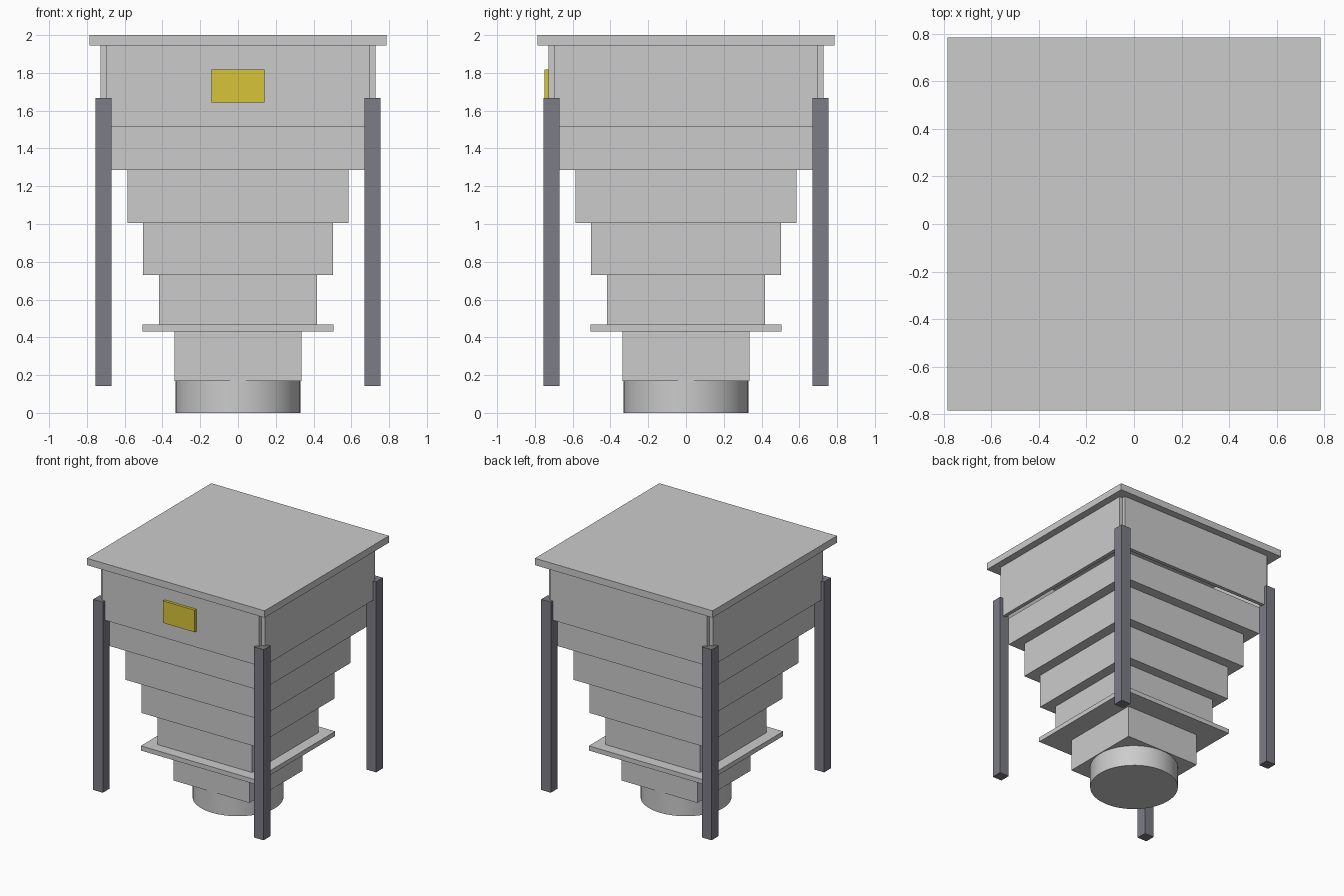
import bpy

if "Cube" in bpy.data.objects:
    bpy.data.objects.remove(bpy.data.objects["Cube"])

def material(name, rgb):
    m = bpy.data.materials.new(name)
    m.diffuse_color = (*rgb, 1)
    m.use_nodes = True
    m.node_tree.nodes["Principled BSDF"].inputs["Base Color"].default_value = m.diffuse_color
    return m

def box(name, x, y, z, mat=None):
    """Box from (min, max) ranges on each axis."""
    bpy.ops.mesh.primitive_cube_add(size=1, location=[(a + b) / 2 for a, b in (x, y, z)])
    ob = bpy.context.object
    ob.name = name
    ob.scale = [b - a for a, b in (x, y, z)]
    bpy.ops.object.transform_apply(location=False, rotation=False, scale=True)
    if mat:
        ob.data.materials.append(mat)
    return ob

def slab(name, half, z0, z1):
    return box(name, (-half, half), (-half, half), (z0, z1))

steel = material("dark_steel", (0.2, 0.2, 0.24))
yellow = material("yellow", (0.68, 0.55, 0.04))

# Round outlet spout
bpy.ops.mesh.primitive_cylinder_add(vertices=48, radius=0.33, depth=0.17, location=(0, 0, 0.085))
bpy.context.object.name = "outlet_spout"
bpy.ops.object.shade_smooth_by_angle()

# Stepped hopper funnel
levels = [0.17, 0.45, 0.73, 1.005, 1.285, 1.513]
for i in range(5):
    slab(f"funnel_tier_{i + 1}", 0.335 + 0.0835 * i, levels[i], levels[i + 1])

# Flange round the funnel and lid on top
slab("funnel_flange", 0.506, 0.43, 0.467)
slab("lid", 0.786, 1.945, 2.0)

# Four bin walls, leaving a notch at each corner
wall, out, inn = (-0.697, 0.697), 0.727, 0.697
height = (1.513, 1.945)
for s, fb, lr in ((-1, "front", "left"), (1, "back", "right")):
    span = tuple(sorted((s * inn, s * out)))
    box(f"{fb}_wall", wall, span, height)
    box(f"{lr}_wall", span, wall, height)

# Corner legs
for sx, lr in ((-1, "left"), (1, "right")):
    for sy, fb in ((-1, "front"), (1, "back")):
        xr = tuple(sorted((sx * 0.669, sx * 0.754)))
        yr = tuple(sorted((sy * 0.669, sy * 0.754)))
        box(f"{fb}_{lr}_leg", xr, yr, (0.143, 1.668), steel)

# Yellow plate on the front
box("front_plate", (-0.141, 0.141), (-0.749, -0.727), (1.642, 1.818), yellow)
